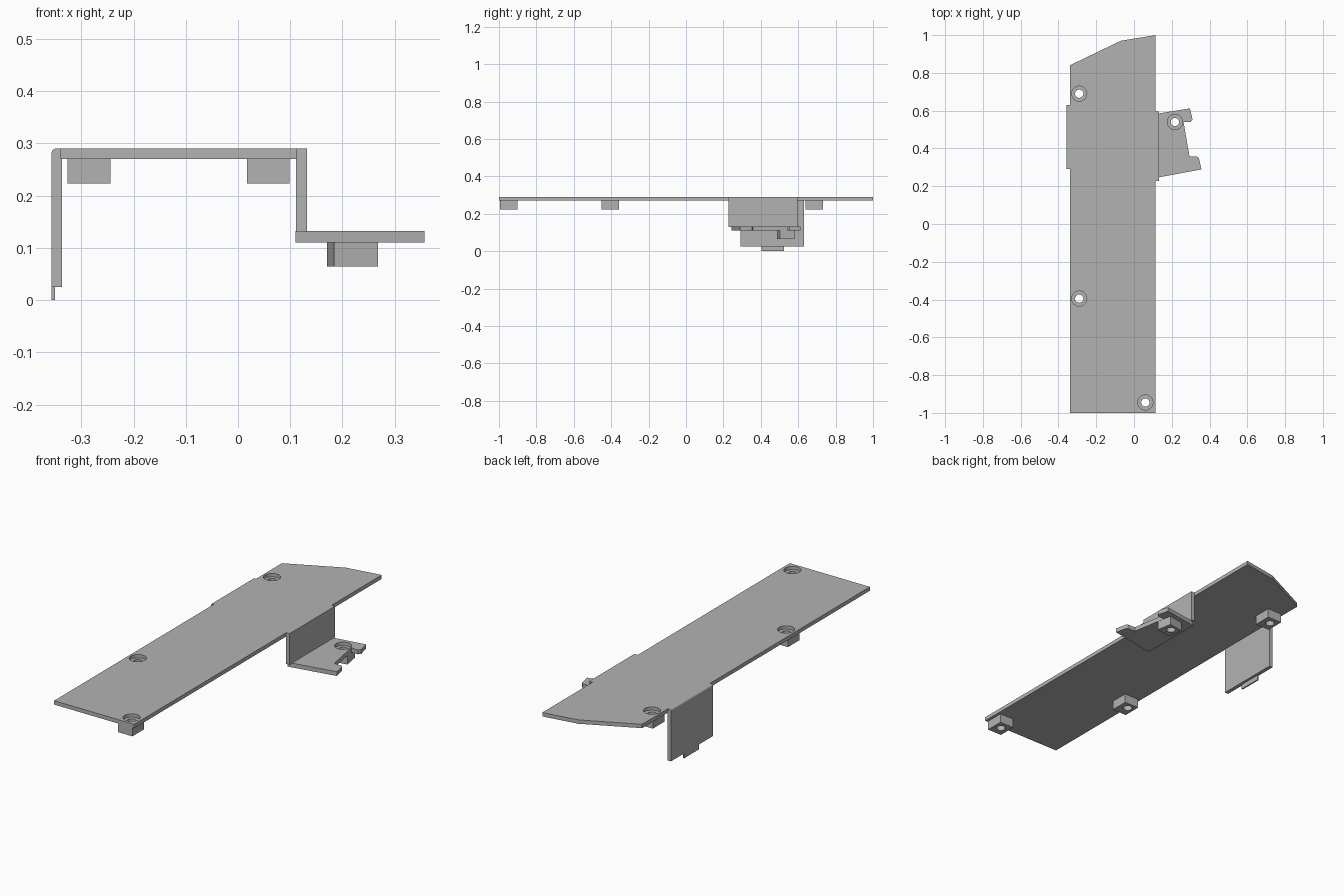
import bpy, bmesh
from math import radians
from mathutils import Matrix, Vector

cube = bpy.data.objects.get("Cube")
if cube:
    bpy.data.objects.remove(cube, do_unlink=True)

grey = bpy.data.materials.new("plain_grey")
grey.use_nodes = True
grey.diffuse_color = (0.45, 0.45, 0.45, 1)
grey.node_tree.nodes["Principled BSDF"].inputs["Base Color"].default_value = (0.45, 0.45, 0.45, 1)


def finish(name, bm):
    bmesh.ops.recalc_face_normals(bm, faces=bm.faces)
    mesh = bpy.data.meshes.new(name)
    bm.to_mesh(mesh)
    bm.free()
    mesh.materials.append(grey)
    obj = bpy.data.objects.new(name, mesh)
    bpy.context.collection.objects.link(obj)
    return obj


def slab(name, outline, z0, z1):
    """Extrude a plan outline between two heights."""
    bm = bmesh.new()
    bottom = [bm.verts.new((x, y, z0)) for x, y in outline]
    top = [bm.verts.new((x, y, z1)) for x, y in outline]
    bm.faces.new(bottom)
    bm.faces.new(top)
    for i in range(len(outline)):
        bm.faces.new((bottom[i - 1], bottom[i], top[i], top[i - 1]))
    return finish(name, bm)


def box(name, x0, x1, y0, y1, z0, z1):
    return slab(name, [(x0, y0), (x1, y0), (x1, y1), (x0, y1)], z0, z1)


def drill(obj, x, y, radius, z0, z1):
    """Cut a round hole with a hidden cutter."""
    bm = bmesh.new()
    bmesh.ops.create_cone(bm, cap_ends=True, segments=32, radius1=radius, radius2=radius,
                          depth=z1 - z0, matrix=Matrix.Translation((x, y, (z0 + z1) / 2)))
    cutter = finish("hole_cutter", bm)
    cutter.hide_render = True
    cutter.hide_set(True)
    cutter.display_type = 'WIRE'
    mod = obj.modifiers.new("hole", 'BOOLEAN')
    mod.operation = 'DIFFERENCE'
    mod.solver = 'EXACT'
    mod.object = cutter


def screw_seat(panel, name, hole, centre, size, top, angle=0):
    """Counterbored hole in a panel with a drilled block beneath it."""
    sx, sy = size[0] / 2, size[1] / 2
    turn = Matrix.Rotation(radians(angle), 2)
    corners = [Vector(centre) + turn @ Vector(c)
               for c in ((-sx, -sy), (sx, -sy), (sx, sy), (-sx, sy))]
    block = slab(name, corners, top - 0.067, top - 0.02)
    drill(panel, *hole, 0.04, top - 0.017, top + 0.05)
    drill(panel, *hole, 0.022, top - 0.1, top + 0.04)
    drill(block, *hole, 0.022, top - 0.1, top + 0.04)


# Long top plate with a slanted back end
plate = slab("top_plate", [(-0.34, -1), (0.113, -1), (0.113, 1), (-0.07, 0.97), (-0.34, 0.84)],
             0.27, 0.29)
seats = [("back_screw_block", (-0.29, 0.69), (-0.285, 0.686)),
         ("middle_screw_block", (-0.29, -0.395), (-0.285, -0.405)),
         ("front_screw_block", (0.06, -0.945), (0.058, -0.948))]
for name, hole, centre in seats:
    screw_seat(plate, name, hole, centre, (0.082, 0.094), 0.29)

# Right side flange with a rounded top edge and a thin tab below
flange = box("right_flange", -0.357, -0.337, 0.292, 0.631, 0.025, 0.29)
bm = bmesh.new()
bm.from_mesh(flange.data)
edge = [e for e in bm.edges if all(v.co.z > 0.28 and v.co.x < -0.35 for v in e.verts)]
bmesh.ops.bevel(bm, geom=edge, offset=0.009, segments=4, profile=0.5, affect='EDGES')
bm.to_mesh(flange.data)
bm.free()
box("right_flange_tab", -0.357, -0.35, 0.404, 0.525, 0, 0.025)

# Left side drop wall and angled shelf with two hooked corners
box("left_wall", 0.111, 0.132, 0.228, 0.595, 0.13, 0.29)
shelf = slab("left_shelf", [
    (0.11, 0.243), (0.357, 0.289), (0.344, 0.348), (0.336, 0.356), (0.294, 0.357),
    (0.262, 0.541), (0.3, 0.54), (0.31, 0.553), (0.296, 0.612), (0.11, 0.582)], 0.11, 0.132)
screw_seat(shelf, "shelf_screw_block", (0.217, 0.54), (0.219, 0.534), (0.085, 0.081), 0.131, 10)
